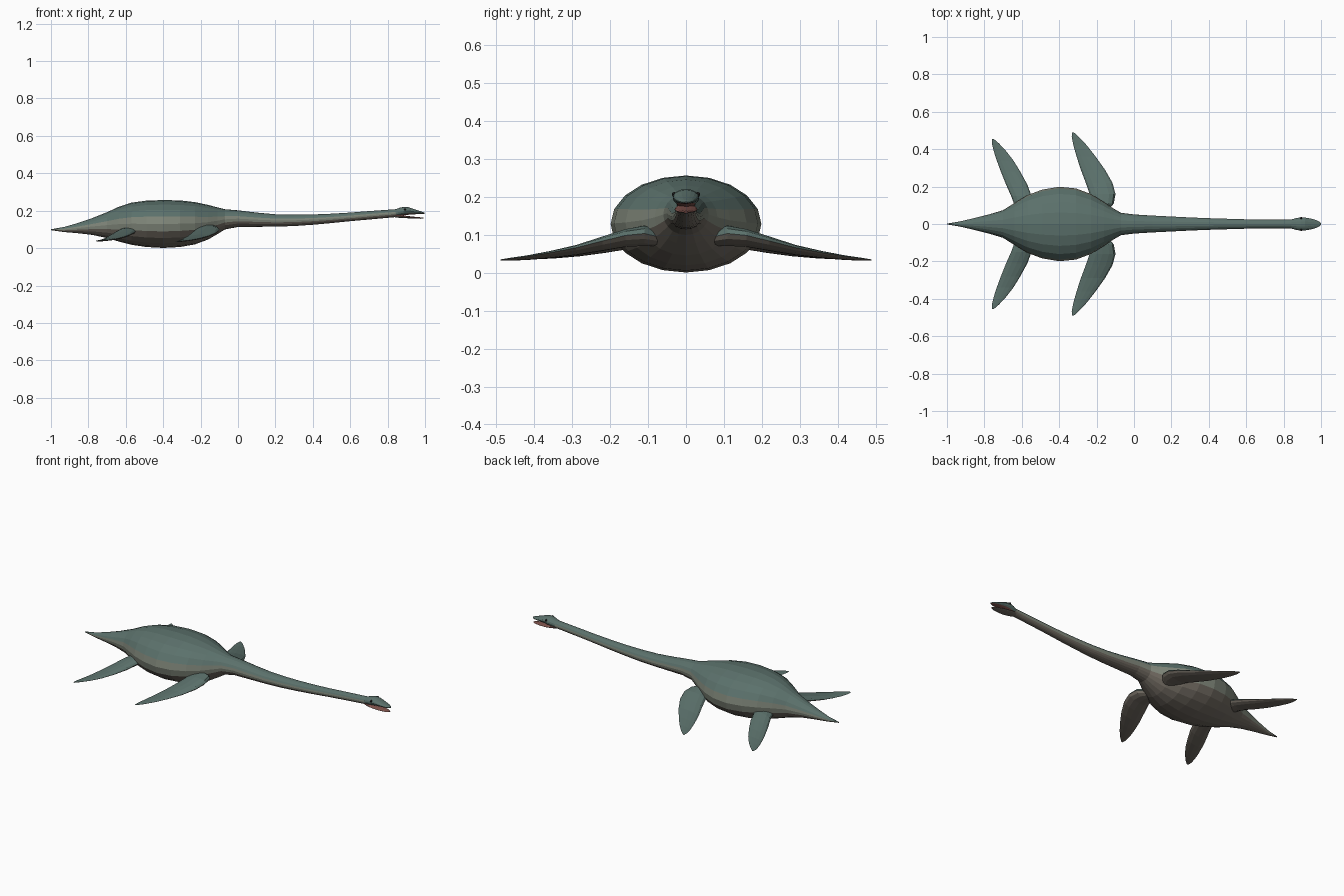
import bpy, bmesh, math
from mathutils import Vector


def material(name, rgb):
    m = bpy.data.materials.new(name)
    m.diffuse_color = (*rgb, 1)
    return m


BACK = material("back_green", (0.105, 0.165, 0.148))
FLANK = material("flank_grey", (0.21, 0.235, 0.19))
BELLY = material("belly_brown", (0.165, 0.145, 0.12))
MOUTH = material("mouth_red", (0.22, 0.09, 0.075))
EYE = material("eye_dark", (0.012, 0.012, 0.012))


def loft(name, rings, mats, pick):
    """Skin equal-sized rings of points; pick(segment) gives the material slot."""
    bm = bmesh.new()
    n = len(rings[0])
    vs = [[bm.verts.new(p) for p in r] for r in rings]
    for a, b in zip(vs, vs[1:]):
        for i in range(n):
            j = (i + 1) % n
            bm.faces.new((a[i], a[j], b[j], b[i])).material_index = pick(i)
    bm.faces.new(vs[0])
    bm.faces.new(vs[-1])
    bmesh.ops.recalc_face_normals(bm, faces=bm.faces)
    me = bpy.data.meshes.new(name)
    bm.to_mesh(me)
    bm.free()
    for m in mats:
        me.materials.append(m)
    ob = bpy.data.objects.new(name, me)
    bpy.context.collection.objects.link(ob)
    return ob


def ring_x(x, top, bottom, w, n):
    c, h = (top + bottom) / 2, (top - bottom) / 2
    return [Vector((x, w * math.cos(2 * math.pi * i / n),
                    c + h * math.sin(2 * math.pi * i / n))) for i in range(n)]


# Body, tail and neck: x, top z, bottom z, half width
N = 20
body = [(-1.0, .101, .096, .002), (-.93, .113, .086, .014), (-.86, .133, .08, .030),
        (-.78, .160, .071, .050), (-.70, .192, .054, .074), (-.64, .220, .036, .112),
        (-.57, .243, .018, .154), (-.49, .254, .006, .184), (-.40, .257, .001, .199),
        (-.31, .255, .006, .190), (-.23, .246, .020, .160), (-.16, .231, .046, .117),
        (-.11, .218, .075, .083), (-.07, .208, .100, .060), (0, .202, .113, .051),
        (.10, .190, .114, .045), (.20, .181, .115, .040), (.30, .179, .118, .035),
        (.40, .180, .125, .031), (.50, .184, .134, .028), (.60, .190, .144, .025),
        (.70, .198, .153, .0235), (.80, .205, .162, .023), (.855, .209, .167, .025)]


def band(i):
    a = math.sin(2 * math.pi * (i + .5) / N)
    return 0 if a > .2 else (1 if a > -.2 else 2)


loft("body_and_neck", [ring_x(*s, N) for s in body], (BACK, FLANK, BELLY), band)

# Head with upper jaw, and the open lower jaw
head = [(.84, .207, .168, .024), (.865, .216, .172, .031), (.89, .221, .176, .035),
        (.915, .218, .179, .034), (.945, .207, .181, .029), (.975, .197, .182, .021),
        (.992, .192, .183, .012), (1.0, .188, .185, .003)]
loft("head", [ring_x(*s, 16) for s in head], (BACK, MOUTH),
     lambda i: 1 if 10 <= i <= 13 else 0)
jaw = [(.84, .185, .163, .021), (.87, .179, .162, .029), (.90, .173, .160, .030),
       (.94, .168, .158, .025), (.975, .165, .157, .017), (.993, .163, .158, .006)]
loft("lower_jaw", [ring_x(*s, 12) for s in jaw], (MOUTH, BELLY),
     lambda i: 0 if i < 6 else 1)

# Eyes
for side, label in ((-1, "right"), (1, "left")):
    bm = bmesh.new()
    bmesh.ops.create_icosphere(bm, subdivisions=2, radius=.0065)
    bmesh.ops.translate(bm, verts=bm.verts, vec=(.893, side * .031, .207))
    me = bpy.data.meshes.new("eye_" + label)
    bm.to_mesh(me)
    bm.free()
    me.materials.append(EYE)
    bpy.context.collection.objects.link(bpy.data.objects.new("eye_" + label, me))

# Flippers: y, leading x, trailing x, mid z, half thickness
front = [(.075, -.135, -.215, .092, .022), (.11, -.108, -.225, .098, .027),
         (.16, -.099, -.237, .092, .023), (.22, -.115, -.258, .077, .018),
         (.29, -.155, -.284, .060, .012), (.36, -.205, -.307, .048, .008),
         (.42, -.252, -.324, .040, .005), (.465, -.294, -.333, .036, .003),
         (.49, -.322, -.331, .034, .0015)]
rear = [(.075, -.562, -.635, .086, .020), (.105, -.549, -.640, .089, .023),
        (.15, -.548, -.657, .084, .021), (.21, -.570, -.684, .070, .016),
        (.28, -.608, -.712, .056, .011), (.34, -.645, -.734, .047, .007),
        (.39, -.684, -.750, .042, .005), (.43, -.721, -.760, .040, .003),
        (.455, -.750, -.759, .039, .0015)]


def flipper(name, stations, side):
    n = 12
    rings = []
    for y, lead, trail, z, t in stations:
        half = (lead - trail) / 2
        rings.append([Vector(((lead + trail) / 2 + half * math.cos(a), side * y,
                              z + .1 * half * math.cos(a) + t * math.sin(a)))
                      for a in (2 * math.pi * i / n for i in range(n))])
    loft(name, rings, (BACK, BELLY), lambda i: 0 if i < n // 2 else 1)


for side, label in ((-1, "right"), (1, "left")):
    flipper("front_flipper_" + label, front, side)
    flipper("rear_flipper_" + label, rear, side)
